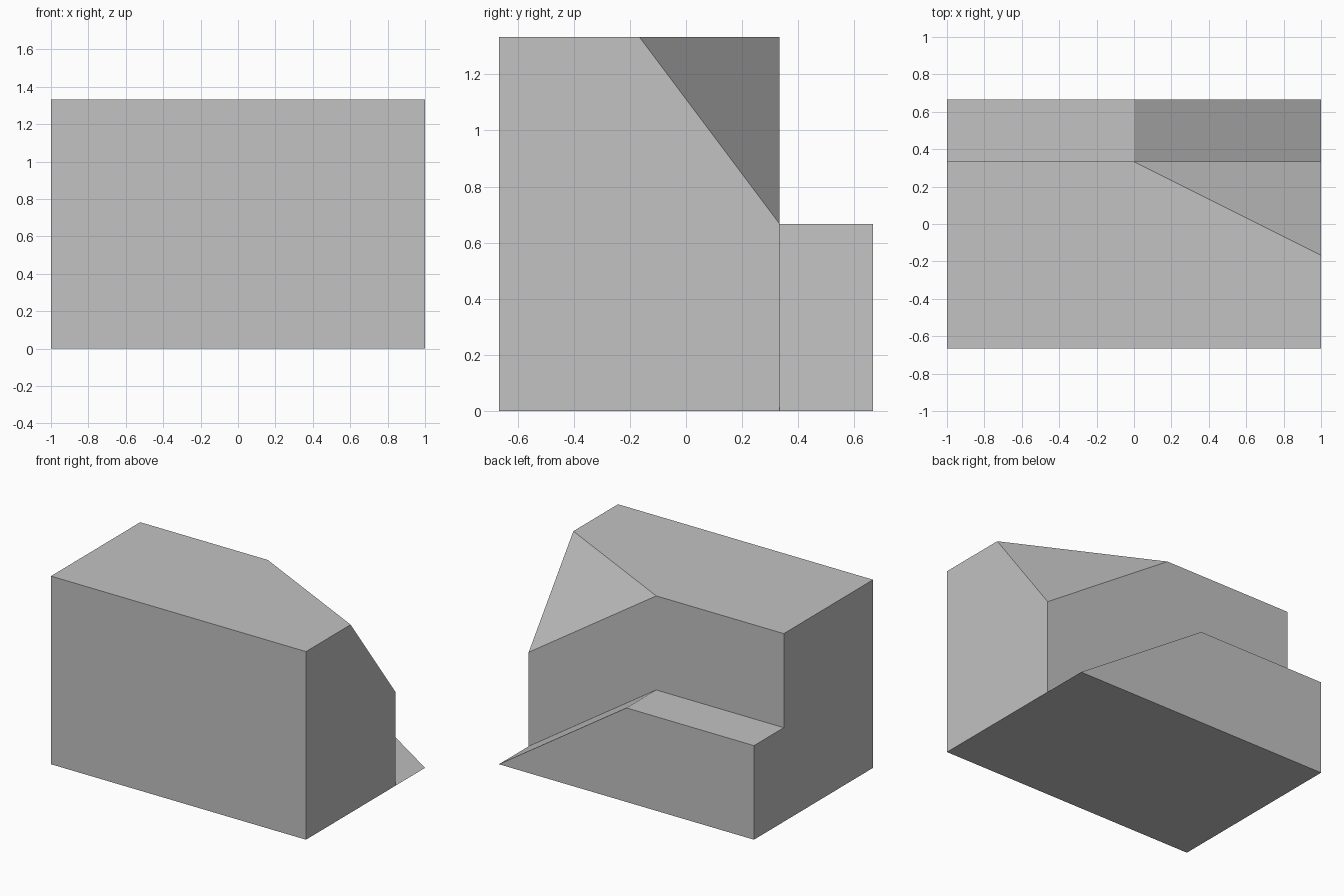
import bpy
import bmesh
from mathutils import Vector

cube = bpy.data.objects.get("Cube")
if cube:
    bpy.data.objects.remove(cube, do_unlink=True)

# One flat grey for the whole model
GREY = (0.54, 0.54, 0.54, 1)
grey = bpy.data.materials.new("light_grey")
grey.use_nodes = True
grey.diffuse_color = GREY
grey.node_tree.nodes["Principled BSDF"].inputs["Base Color"].default_value = GREY

FRONT, STEP, BACK = -2 / 3, 1 / 3, 2 / 3
LEDGE_TOP, TOP = 2 / 3, 4 / 3


def extrude_profile(profile, y0, y1):
    """Extrude an x-z outline from y0 to y1."""
    bm = bmesh.new()
    face = bm.faces.new([bm.verts.new((x, y0, z)) for x, z in profile])
    swept = bmesh.ops.extrude_face_region(bm, geom=[face], use_keep_orig=True)
    verts = [v for v in swept["geom"] if isinstance(v, bmesh.types.BMVert)]
    bmesh.ops.translate(bm, verts=verts, vec=(0, y1 - y0, 0))
    bmesh.ops.recalc_face_normals(bm, faces=bm.faces)
    return bm


def finish(name, bm):
    bmesh.ops.recalc_face_normals(bm, faces=bm.faces)
    mesh = bpy.data.meshes.new(name)
    bm.to_mesh(mesh)
    bm.free()
    mesh.materials.append(grey)
    obj = bpy.data.objects.new(name, mesh)
    bpy.context.collection.objects.link(obj)
    return obj


# Main block with its rear left top corner sliced off
bm = extrude_profile([(-1, 0), (1, 0), (1, TOP), (-1, TOP)], FRONT, STEP)
a = Vector((0, STEP, TOP))
b = Vector((1, STEP - 0.5, TOP))
c = Vector((1, STEP, LEDGE_TOP))
normal = (b - a).cross(c - a)
if normal.z < 0:
    normal.negate()
bmesh.ops.bisect_plane(bm, geom=bm.verts[:] + bm.edges[:] + bm.faces[:],
                       plane_co=a, plane_no=normal, clear_outer=True, dist=1e-5)
bmesh.ops.holes_fill(bm, edges=[e for e in bm.edges if e.is_boundary])
body = finish("main_block", bm)

# Rear ledge, flat on one half and ramping down to the ground on the other
bm = extrude_profile([(-1, 0), (1, 0), (0, LEDGE_TOP), (-1, LEDGE_TOP)], STEP, BACK)
ledge = finish("rear_ledge", bm)

# Fuse the ledge onto the block as one solid
bpy.context.view_layer.objects.active = body
body.select_set(True)
union = body.modifiers.new("join_ledge", "BOOLEAN")
union.operation = "UNION"
union.solver = "EXACT"
union.object = ledge
bpy.ops.object.modifier_apply(modifier=union.name)
bpy.data.objects.remove(ledge, do_unlink=True)
body.name = "stepped_block"
